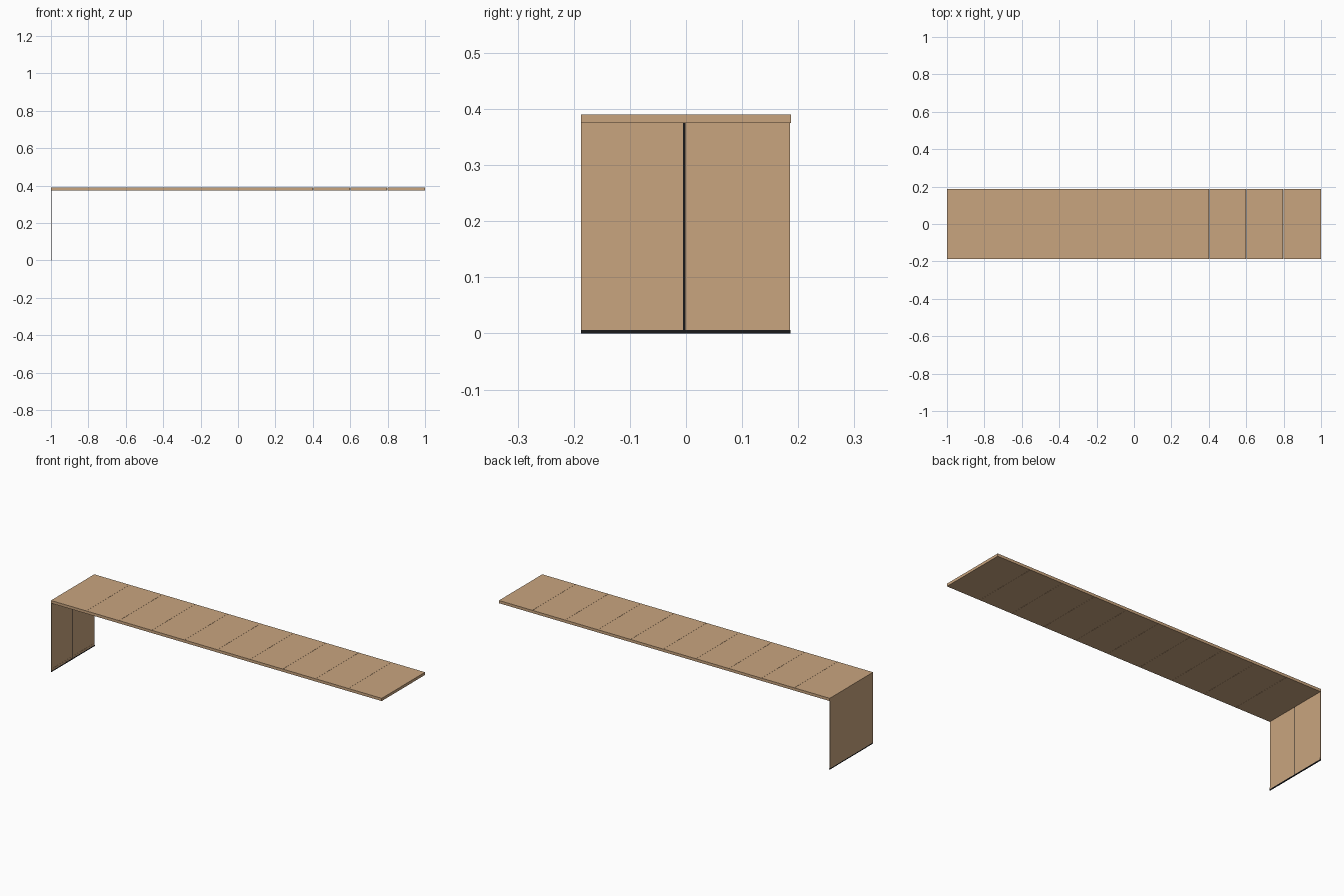
import bpy

if "Cube" in bpy.data.objects:
    bpy.data.objects.remove(bpy.data.objects["Cube"])


def material(name, rgb):
    m = bpy.data.materials.new(name)
    m.diffuse_color = (*rgb, 1)
    m.use_nodes = True
    m.node_tree.nodes["Principled BSDF"].inputs["Base Color"].default_value = m.diffuse_color
    return m


WOOD = material("light_wood", (0.584, 0.376, 0.212))
BLACK = material("black_trim", (0.010, 0.010, 0.011))


def box(name, x, y, z, mat):
    """Box given by its (min, max) range on each axis."""
    bpy.ops.mesh.primitive_cube_add(size=1)
    ob = bpy.context.object
    ob.name = name
    ob.location = [(r[0] + r[1]) / 2 for r in (x, y, z)]
    ob.scale = [r[1] - r[0] for r in (x, y, z)]
    bpy.ops.object.transform_apply(location=True, scale=True)
    ob.data.materials.append(mat)
    return ob


HALF = 0.187       # half depth
UNDER = 0.375      # underside of the top
TOP = 0.39

# Long top made of ten boards with hairline seams
seams = [-1.0] + [-0.786 + 0.198 * i for i in range(9)] + [1.0]
for i, (a, b) in enumerate(zip(seams, seams[1:])):
    gap = 0.0004
    box(f"top_board_{i + 1}",
        (a + (gap if i else 0), b - (gap if i < 9 else 0)),
        (-HALF, HALF), (UNDER, TOP), WOOD)

# Thin end panel on the left
box("end_panel", (-1.0, -0.997), (-HALF, 0.185), (0.006, UNDER), WOOD)

# Low rail along the foot of the panel
box("foot_rail", (-0.997, -0.9962), (-HALF, 0.185), (0.006, 0.016), WOOD)

# Black foot strip and black centre strip on the inner face
box("foot_strip", (-1.0, -0.996), (-HALF, 0.186), (0.0, 0.006), BLACK)
box("centre_strip", (-0.997, -0.996), (-0.005, -0.001), (0.006, UNDER), BLACK)
